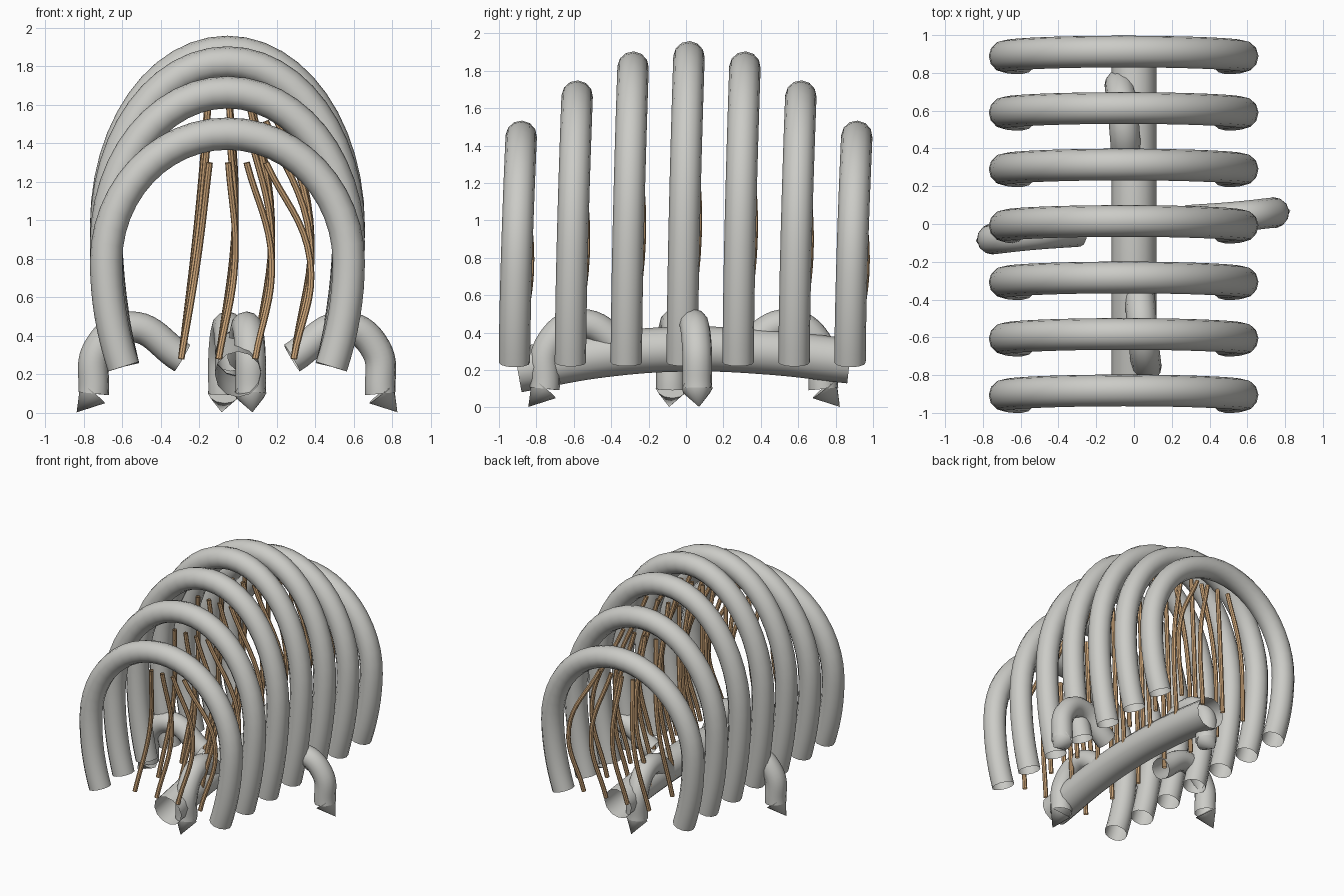
import bpy
import math
from mathutils import Vector, Matrix

if "Cube" in bpy.data.objects:
    bpy.data.objects.remove(bpy.data.objects["Cube"])


def material(name, rgb):
    m = bpy.data.materials.new(name)
    m.diffuse_color = (*rgb, 1)
    m.use_nodes = True
    m.node_tree.nodes["Principled BSDF"].inputs["Base Color"].default_value = m.diffuse_color
    return m


GREY = material("warm_grey", (0.60, 0.60, 0.57))
TAN = material("tan", (0.65, 0.40, 0.20))


def finish(obj, mat):
    obj.data.materials.clear()
    obj.data.materials.append(mat)
    bpy.ops.object.select_all(action='DESELECT')
    obj.select_set(True)
    bpy.context.view_layer.objects.active = obj
    bpy.ops.object.shade_smooth_by_angle(angle=math.radians(40))


def tube(name, points, radius, mat, bezier=True, bevel=4, steps=10):
    """Open-ended round tube swept along the points."""
    cu = bpy.data.curves.new(name, 'CURVE')
    cu.dimensions = '3D'
    cu.bevel_depth = radius
    cu.bevel_resolution = bevel
    cu.resolution_u = steps
    sp = cu.splines.new('BEZIER' if bezier else 'POLY')
    pts = sp.bezier_points if bezier else sp.points
    pts.add(len(points) - 1)
    for p, co in zip(pts, points):
        if bezier:
            p.co = co
            p.handle_left_type = p.handle_right_type = 'AUTO'
        else:
            p.co = (*co, 1)
    obj = bpy.data.objects.new(name, cu)
    bpy.context.collection.objects.link(obj)
    bpy.ops.object.select_all(action='DESELECT')
    obj.select_set(True)
    bpy.context.view_layer.objects.active = obj
    bpy.ops.object.convert(target='MESH')
    finish(bpy.context.object, mat)


# Arched ribs, each leaning slightly back, with hanging strands inside
BASE_Z, RIB_R = 0.24, 0.084
TOPS = [1.45, 1.665, 1.82, 1.875, 1.82, 1.665, 1.45]
for i, top in enumerate(TOPS):
    y0 = -0.9 + 0.299 * i
    side = BASE_Z + 0.45 * (top - BASE_Z)
    cx, rx, tuck = -0.055, 0.63, 0.09

    def y_at(z):
        return y0 - 0.017 + 0.036 * ((z - BASE_Z) / (top - BASE_Z)) ** 1.5

    half = []
    for k in range(8):
        t = 1 - k / 8
        half.append((rx - tuck * t * t, side - t * (side - BASE_Z)))
    for k in range(13):
        a = math.pi / 2 * k / 12
        half.append((rx * math.cos(a), side + (top - side) * math.sin(a)))
    path = [(cx - x, y_at(z), z) for x, z in half]
    path += [(cx + x, y_at(z), z) for x, z in reversed(half[:-1])]
    tube(f"rib_{i + 1}", path, RIB_R, GREY, bezier=False)

    tip = top - 0.15
    for j, s in enumerate((-0.295, -0.1, 0.09, 0.29)):
        tube(f"strand_{i + 1}_{j + 1}",
             [(s, y0, 0.28), (s + 0.085, y0 + 0.072, (0.28 + tip) / 2),
              (s / 2, y0, tip)], 0.017, TAN, bevel=2, steps=8)

# Bowed spine
tube("spine", [(0, -0.9, 0.2), (0, -0.45, 0.28), (0, 0, 0.312),
               (0, 0.45, 0.295), (0, 0.875, 0.248)], 0.12, GREY)

# Four bent legs with pointed claws, turned about the centre
for n, name in enumerate(("right", "back", "left", "front")):
    rot = Matrix.Rotation(n * math.pi / 2, 4, 'Z')
    shift = Vector((-0.005, -0.01, 0))
    leg = [(0.285, 0.03, 0.285), (0.56, 0.05, 0.447),
           (0.722, 0.068, 0.33), (0.745, 0.07, 0.1)]
    tube(f"{name}_leg", [rot @ Vector(p) + shift for p in leg], 0.08, GREY)

    a = rot @ Vector((0.75, 0.07, 0.103)) + shift
    b = rot @ Vector((0.833, 0.08, 0.003)) + shift
    d = b - a
    bpy.ops.mesh.primitive_cone_add(
        vertices=12, radius1=0.083, radius2=0, depth=d.length,
        location=(a + b) / 2, rotation=d.to_track_quat('Z', 'Y').to_euler())
    claw = bpy.context.object
    claw.name = f"{name}_claw"
    finish(claw, GREY)
